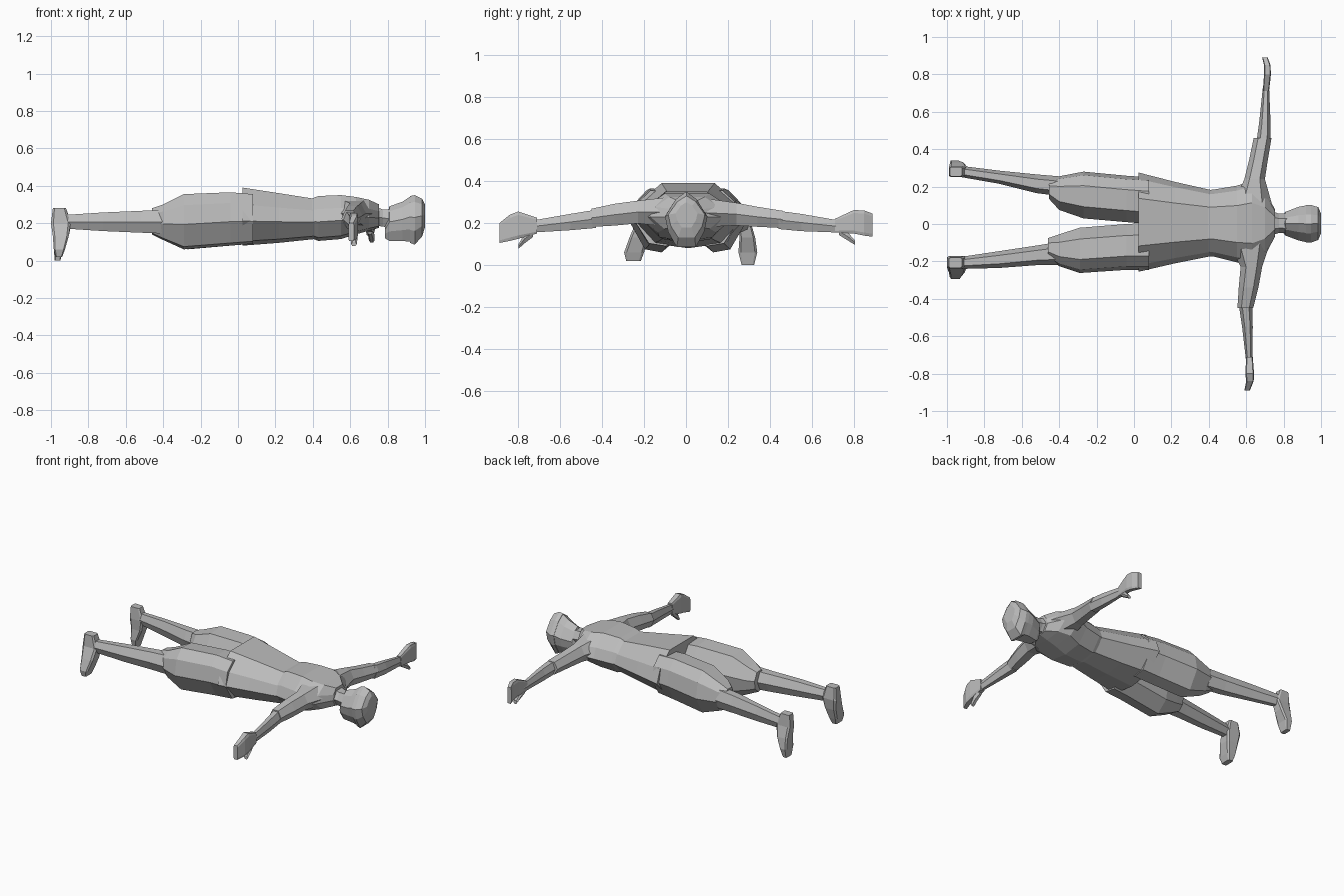
import bpy, bmesh, math

grey = bpy.data.materials.new("plain grey")
grey.diffuse_color = (0.5, 0.5, 0.5, 1)


def ngon(n, turn=0.0):
    return [(math.cos(2 * math.pi * (i + turn) / n), math.sin(2 * math.pi * (i + turn) / n))
            for i in range(n)]


HEX = ngon(6)
BOX = [(1, .75), (.75, 1), (-.75, 1), (-1, .75), (-1, -.75), (-.75, -1), (.75, -1), (1, -.75)]
# flat back, rounded flanks, keeled belly
TRUNK = [(.48, 1), (.87, .42), (1, -.15), (.62, -.85), (0, -1),
         (-.62, -.85), (-1, -.15), (-.87, .42), (-.48, 1)]
THIGH = [(.4, 1), (.85, .6), (1, -.1), (.45, -.9), (-.2, -1), (-.85, -.55), (-1, .2), (-.5, .95)]
SKULL = [(0, 1), (.5, .72), (1, .1), (.85, -.45), (.45, -1),
         (-.45, -1), (-.85, -.45), (-1, .1), (-.5, .72)]


def loft(name, axis, shape, rings):
    """Each ring is (position on axis, low a, high a, low b, high b)."""
    bm = bmesh.new()
    loops = []
    for t, a0, a1, b0, b1 in rings:
        loop = []
        for u, v in shape:
            a = (a0 + a1) / 2 + u * (a1 - a0) / 2
            b = (b0 + b1) / 2 + v * (b1 - b0) / 2
            co = {"x": (t, a, b), "y": (a, t, b), "z": (a, b, t)}[axis]
            loop.append(bm.verts.new(co))
        loops.append(loop)
    n = len(shape)
    for p, q in zip(loops, loops[1:]):
        for i in range(n):
            j = (i + 1) % n
            bm.faces.new((p[i], p[j], q[j], q[i]))
    bm.faces.new(loops[0])
    bm.faces.new(loops[-1])
    bmesh.ops.recalc_face_normals(bm, faces=bm.faces)
    me = bpy.data.meshes.new(name)
    bm.to_mesh(me)
    bm.free()
    me.materials.append(grey)
    ob = bpy.data.objects.new(name, me)
    bpy.context.collection.objects.link(ob)
    return ob


# Shirt: flared hem, waist, chest and sloping shoulders
loft("shirt_skirt", "x", TRUNK, [
    (.025, -.255, .275, .08, .39), (.22, -.21, .225, .095, .36), (.41, -.172, .182, .115, .33)])
loft("shirt_chest", "x", TRUNK, [
    (.39, -.17, .18, .12, .33), (.43, -.175, .185, .105, .345), (.55, -.205, .205, .115, .35),
    (.63, -.22, .23, .14, .34), (.70, -.17, .18, .16, .325), (.755, -.065, .075, .175, .30)])

# Neck and head
loft("neck", "x", HEX, [(.72, -.065, .075, .18, .30), (.775, -.048, .055, .175, .28),
                        (.85, -.05, .055, .16, .28)])
loft("head", "x", SKULL, [
    (.785, -.035, .035, .12, .20), (.81, -.062, .065, .105, .29), (.88, -.088, .092, .105, .315),
    (.925, -.098, .1, .10, .345)])
loft("hair_cap", "x", SKULL, [
    (.92, -.1, .102, .095, .345), (.945, -.1, .102, .085, .35),
    (.985, -.085, .09, .13, .33), (1, -.05, .055, .18, .30)])

# Shorts
loft("shorts_left", "x", THIGH, [
    (.08, .0, .25, .09, .355), (-.04, .01, .258, .08, .365), (-.27, .03, .28, .06, .355),
    (-.40, .075, .255, .11, .30), (-.455, .135, .235, .14, .28)])
loft("shorts_right", "x", [(-u, v) for u, v in THIGH], [
    (.08, -.245, .005, .09, .355), (-.04, -.245, 0, .08, .365), (-.29, -.262, -.02, .06, .355),
    (-.40, -.225, -.055, .11, .30), (-.46, -.18, -.075, .14, .28)])

# Lower legs
loft("shin_left", "x", HEX, [
    (-.40, .15, .255, .135, .28), (-.52, .165, .265, .14, .275),
    (-.72, .215, .285, .15, .265), (-.92, .25, .31, .165, .25)])
loft("shin_right", "x", HEX, [
    (-.40, -.22, -.095, .135, .28), (-.52, -.22, -.115, .14, .275),
    (-.72, -.235, -.145, .15, .265), (-.92, -.24, -.175, .165, .25)])

# Feet, heel up and toes down
loft("foot_left", "z", BOX, [
    (.28, -.985, -.92, .255, .305), (.20, -.99, -.89, .25, .31), (.13, -.985, -.905, .255, .33),
    (.06, -.985, -.935, .25, .34), (.0, -.98, -.95, .265, .325)])
loft("foot_right", "z", BOX, [
    (.28, -.99, -.92, -.235, -.18), (.20, -1, -.895, -.24, -.17), (.13, -.99, -.905, -.27, -.18),
    (.06, -.985, -.925, -.295, -.20), (.02, -.975, -.94, -.285, -.215)])

# Sleeves and bare arms
loft("sleeve_left", "y", HEX, [
    (.08, .52, .745, .17, .33), (.24, .59, .70, .18, .305), (.34, .615, .715, .175, .285),
    (.46, .64, .735, .17, .265)])
loft("sleeve_right", "y", HEX, [
    (-.08, .50, .735, .17, .335), (-.23, .57, .685, .19, .315), (-.34, .56, .665, .18, .30),
    (-.45, .553, .637, .175, .275)])
loft("forearm_left", "y", HEX, [
    (.44, .655, .73, .165, .265), (.55, .67, .73, .155, .25), (.74, .69, .722, .15, .215)])
loft("forearm_right", "y", HEX, [
    (-.43, .56, .632, .17, .27), (-.55, .578, .635, .16, .25), (-.74, .60, .633, .15, .215)])

# Hands held on edge, with thumbs
loft("hand_left", "y", BOX, [
    (.71, .69, .722, .155, .22), (.80, .695, .732, .15, .262),
    (.85, .695, .73, .14, .26), (.89, .685, .715, .135, .245)])
loft("hand_right", "y", BOX, [
    (-.71, .60, .635, .15, .225), (-.80, .595, .642, .125, .255),
    (-.84, .60, .64, .115, .24), (-.89, .59, .62, .105, .20)])
loft("thumb_left", "y", HEX, [
    (.73, .69, .72, .14, .18), (.77, .695, .73, .115, .16), (.805, .70, .73, .095, .12)])
loft("thumb_right", "y", HEX, [
    (-.73, .60, .63, .13, .18), (-.77, .60, .64, .10, .15), (-.80, .605, .635, .075, .10)])
